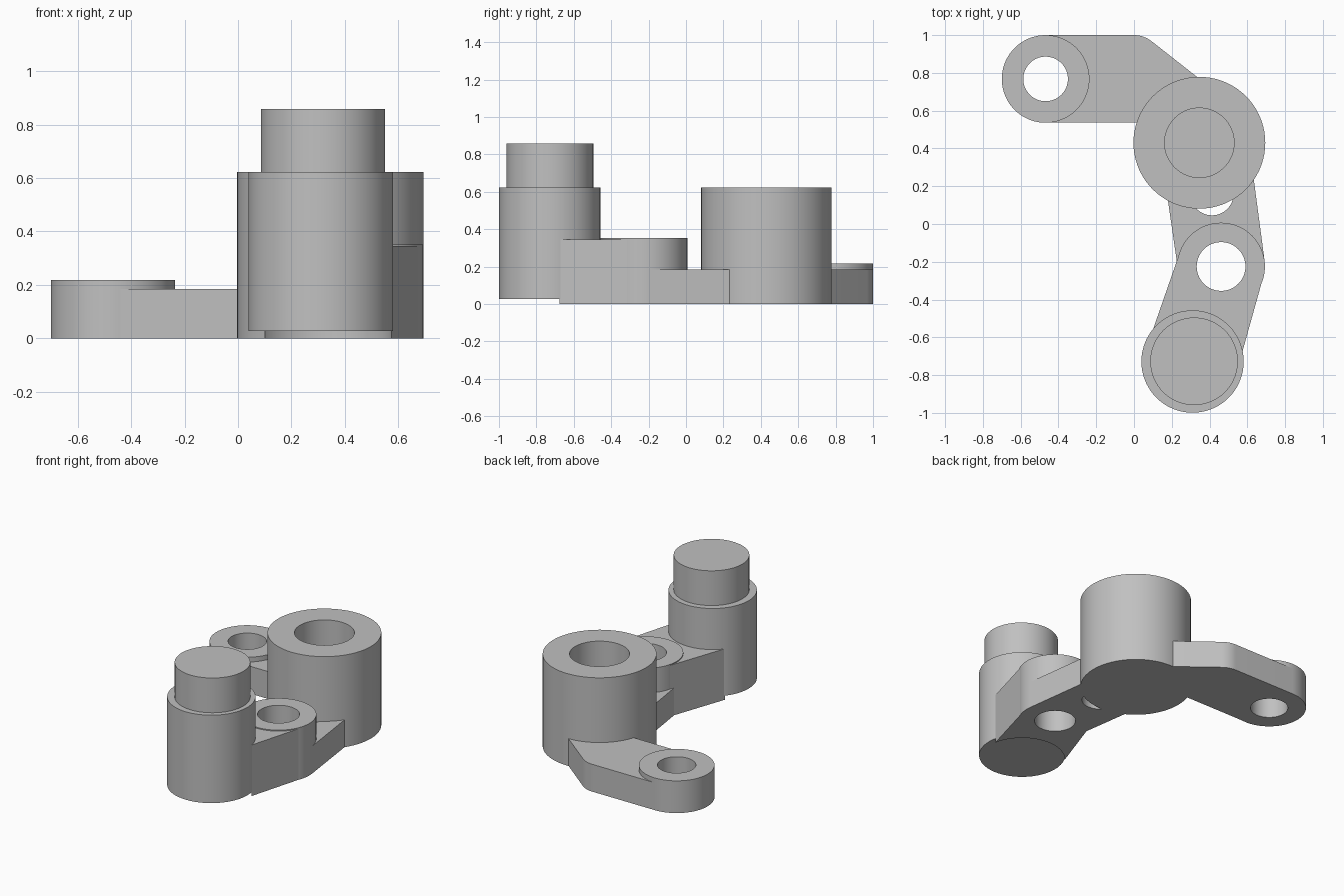
import bpy, bmesh
from math import sin, cos, pi, radians

cube = bpy.data.objects.get("Cube")
if cube:
    bpy.data.objects.remove(cube, do_unlink=True)

grey = bpy.data.materials.new("plain grey")
grey.use_nodes = True
GREY = (0.53, 0.53, 0.53, 1)
grey.diffuse_color = GREY
grey.node_tree.nodes["Principled BSDF"].inputs["Base Color"].default_value = GREY


def arc(centre, radius, start, end, steps):
    """Points along an arc, angles in degrees."""
    return [(centre[0] + radius * cos(radians(start + (end - start) * i / steps)),
             centre[1] + radius * sin(radians(start + (end - start) * i / steps)))
            for i in range(steps + 1)]


def circle(centre, radius, sides=72):
    return arc(centre, radius, 0, 360, sides)[:-1]


def prism(name, outline, low, high):
    """Upright solid with the given plan outline."""
    bm = bmesh.new()
    base = bm.faces.new([bm.verts.new((x, y, low)) for x, y in outline])
    top = bmesh.ops.extrude_face_region(bm, geom=[base])
    verts = [g for g in top["geom"] if isinstance(g, bmesh.types.BMVert)]
    bmesh.ops.translate(bm, verts=verts, vec=(0, 0, high - low))
    bmesh.ops.recalc_face_normals(bm, faces=bm.faces)
    mesh = bpy.data.meshes.new(name)
    bm.to_mesh(mesh)
    bm.free()
    mesh.materials.append(grey)
    obj = bpy.data.objects.new(name, mesh)
    bpy.context.collection.objects.link(obj)
    return obj


def finish(obj, cuts=()):
    """Drill round cuts (centre, radius, floor), then shade."""
    bpy.ops.object.select_all(action="DESELECT")
    bpy.context.view_layer.objects.active = obj
    obj.select_set(True)
    for centre, radius, floor in cuts:
        cutter = prism("cutter", circle(centre, radius), floor, 1)
        cutter.hide_render = True
        mod = obj.modifiers.new("cut", "BOOLEAN")
        mod.operation = "DIFFERENCE"
        mod.solver = "EXACT"
        mod.object = cutter
        bpy.ops.object.modifier_apply(modifier=mod.name)
        bpy.data.objects.remove(cutter, do_unlink=True)
    bpy.ops.object.shade_smooth_by_angle(angle=radians(30))


# Plan centres of the four round bosses
MAIN, BACK, MID, FRONT = (0.346, 0.43), (-0.468, 0.768), (0.461, -0.225), (0.31, -0.728)
back_hole = (BACK, 0.118, -1)
mid_hole = (MID, 0.129, -1)
main_body = (MAIN, 0.344, -1)

# Large socket with a blind bore
finish(prism("main_socket", circle(MAIN, 0.349), 0, 0.623), [(MAIN, 0.184, 0.1)])

# Drilled bosses
finish(prism("back_boss", circle(BACK, 0.232), 0, 0.218), [back_hole])
finish(prism("middle_boss", circle(MID, 0.232), 0, 0.352), [mid_hole])

# Front post and its narrower pin
finish(prism("front_post", circle(FRONT, 0.271), 0.028, 0.623))
finish(prism("front_pin", circle((0.318, -0.727), 0.232), 0.6, 0.858))

# Arm from the back boss to the socket, with one rounded corner
back_outline = [(BACK[0], 1.0)] + arc((0, 0.85), 0.15, 90, 52, 8)
back_outline += [(0.36, 0.758), (0.3, 0.538), (BACK[0], 0.538)]
finish(prism("back_arm", back_outline, 0, 0.185), [back_hole, main_body])

# Low arm from the socket to the middle boss, with a partly covered hole
low_outline = [(0.16, 0.26), (0.615, 0.38), (0.692, -0.2), (0.461, -0.25), (0.232, -0.235)]
finish(prism("low_arm", low_outline, 0, 0.185),
       [mid_hole, main_body, ((0.413, 0.16), 0.114, -1)])

# Tall arm from the middle boss to the front post
tall_outline = [(0.246, -0.14), (0.64, -0.14), (0.683, -0.285), (0.57, -0.69), (0.1, -0.56)]
finish(prism("tall_arm", tall_outline, 0, 0.345), [mid_hole, (FRONT, 0.269, -1)])
